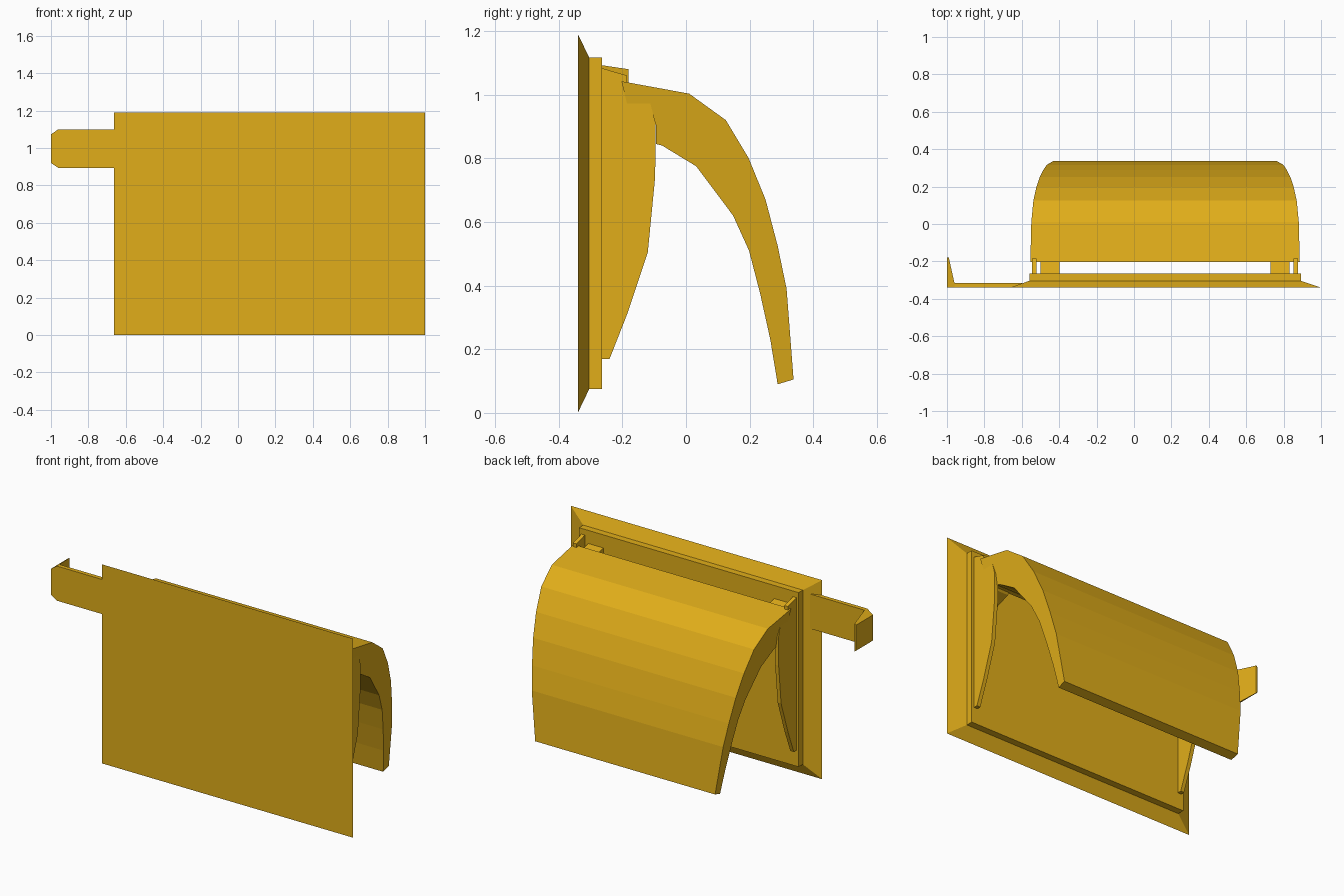
import bpy, bmesh

if "Cube" in bpy.data.objects:
    bpy.data.objects.remove(bpy.data.objects["Cube"])

CX = 0.166  # centre line of the flap and backing slab


def make(name, verts, faces):
    bm = bmesh.new()
    vs = [bm.verts.new(v) for v in verts]
    for f in faces:
        bm.faces.new([vs[i] for i in f])
    bmesh.ops.recalc_face_normals(bm, faces=bm.faces)
    mesh = bpy.data.meshes.new(name)
    bm.to_mesh(mesh)
    bm.free()
    ob = bpy.data.objects.new(name, mesh)
    bpy.context.collection.objects.link(ob)
    ob.data.materials.append(gold)
    return ob


def loft(name, ring_a, ring_b, caps=None):
    """Join two matching rings of points and close both ends."""
    n = len(ring_a)
    caps = caps or [range(n)]
    faces = [(i, (i + 1) % n, n + (i + 1) % n, n + i) for i in range(n)]
    for c in caps:
        faces += [list(c), [i + n for i in c]]
    return make(name, list(ring_a) + list(ring_b), faces)


def rect(x0, x1, z0, z1, y):
    return [(x0, y, z0), (x1, y, z0), (x1, y, z1), (x0, y, z1)]


def side_prism(name, profile, x0, x1):
    return loft(name, [(x0, y, z) for y, z in profile],
                [(x1, y, z) for y, z in profile])


gold = bpy.data.materials.new("gold")
gold.diffuse_color = (0.75, 0.42, 0.01, 1)
gold.use_nodes = True
gold.node_tree.nodes["Principled BSDF"].inputs["Base Color"].default_value = gold.diffuse_color

# Front plate with tapered edges, and the slab behind it
loft("front_plate", rect(-0.663, 1.0, 0, 1.19, -0.34),
     rect(-0.56, 0.893, 0.075, 1.117, -0.304))
loft("backing_slab", rect(-0.56, 0.893, 0.075, 1.117, -0.304),
     rect(-0.56, 0.893, 0.075, 1.117, -0.264))

# Side arm with a hooked lip and clipped corners
arm = [(-1, -0.34), (-0.96, -0.34), (-0.6, -0.34), (-0.6, -0.315),
       (-0.96, -0.315), (-0.99, -0.18), (-1, -0.18)]
clip = [max(0, (-0.96 - x) / 0.04) * 0.027 for x, _ in arm]
loft("side_arm", [(x, y, 0.893 + c) for (x, y), c in zip(arm, clip)],
     [(x, y, 1.1 - c) for (x, y), c in zip(arm, clip)],
     caps=[(0, 1, 4, 5, 6), (1, 2, 3, 4)])

# Curved flap, narrowing towards its lower edge
flap = [(-0.203, 1.042), (0.01, 1.003), (0.125, 0.92), (0.197, 0.80),
        (0.25, 0.67), (0.288, 0.525), (0.316, 0.39), (0.338, 0.105),
        (0.288, 0.09), (0.265, 0.23), (0.233, 0.375), (0.198, 0.51),
        (0.148, 0.62), (0.032, 0.775), (-0.075, 0.84), (-0.095, 0.845),
        (-0.095, 0.91), (-0.12, 0.91), (-0.13, 0.87), (-0.157, 0.87),
        (-0.18, 0.95)]


def half_width(z):
    return 0.595 + (z - 0.105) * 0.1337


loft("curved_flap", [(CX - half_width(z), y, z) for y, z in flap],
     [(CX + half_width(z), y, z) for y, z in flap])

# Side fins and hinge brackets in mirrored pairs
fin = [(-0.27, 0.17), (-0.24, 0.17), (-0.185, 0.31), (-0.12, 0.505),
       (-0.097, 0.74), (-0.095, 0.91), (-0.12, 1.0), (-0.185, 1.03),
       (-0.185, 1.06), (-0.264, 1.083), (-0.27, 1.083)]
bracket = [(-0.27, 0.82), (-0.16, 0.86), (-0.1, 0.92), (-0.12, 0.99),
           (-0.2, 1.025), (-0.27, 1.04)]
for side, s in (("left", -1), ("right", 1)):
    side_prism(side + "_fin", fin, CX + s * 0.688, CX + s * 0.711)
    side_prism(side + "_hinge_bracket", bracket, CX + s * 0.565, CX + s * 0.665)
